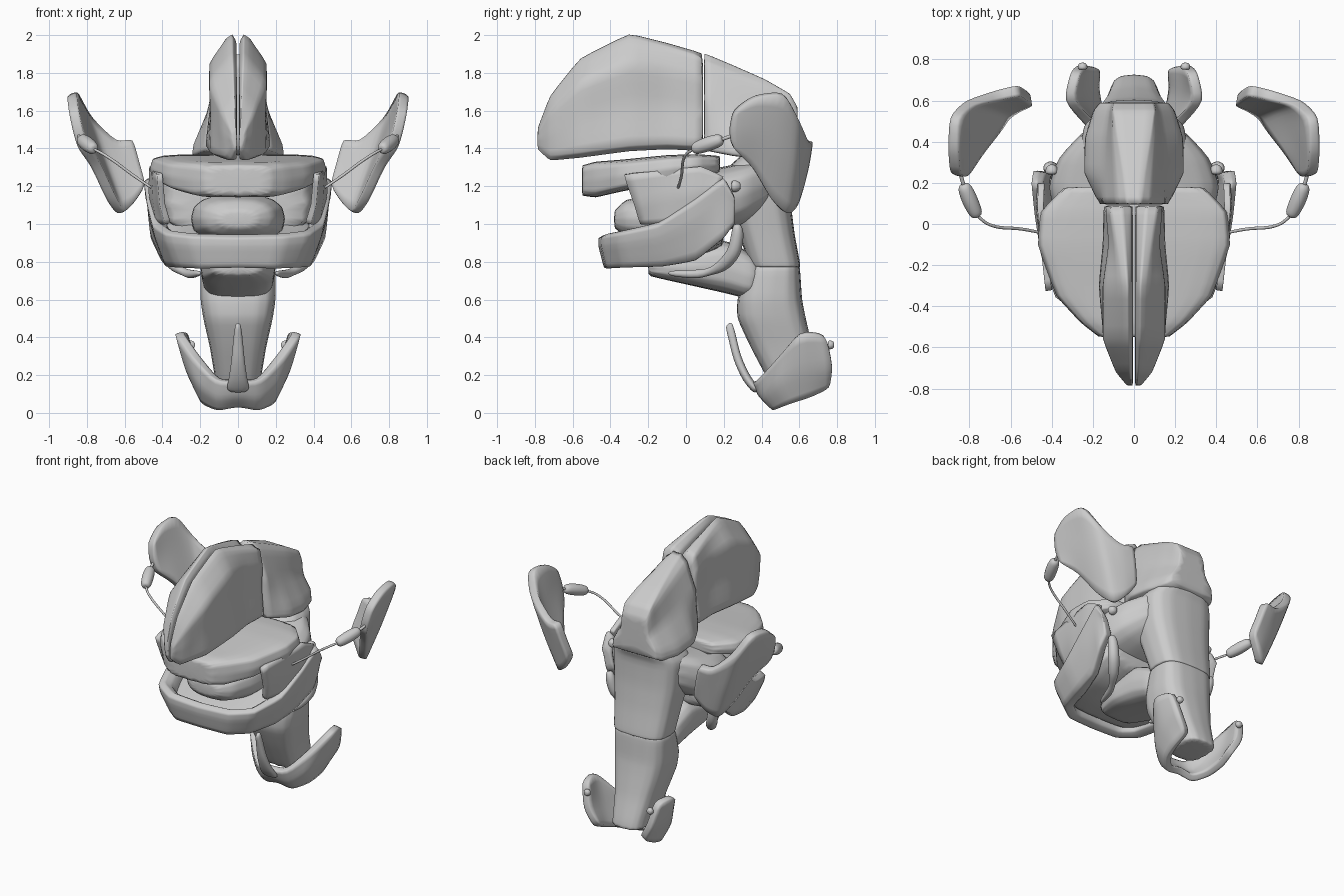
import bpy, bmesh, math
from mathutils import Vector


def finish(name, bm, mirror=False, thick=0, crease=0.4, levels=2):
    bmesh.ops.recalc_face_normals(bm, faces=bm.faces)
    layer = bm.edges.layers.float.new("crease_edge")
    for e in bm.edges:
        e[layer] = crease
    for f in bm.faces:
        f.smooth = True
    me = bpy.data.meshes.new(name)
    bm.to_mesh(me)
    bm.free()
    ob = bpy.data.objects.new(name, me)
    bpy.context.collection.objects.link(ob)
    if mirror:
        ob.modifiers.new("Mirror", 'MIRROR').merge_threshold = 0.002
    if thick:
        s = ob.modifiers.new("Solidify", 'SOLIDIFY')
        s.thickness, s.offset = thick, 0
        s.edge_crease_rim = s.edge_crease_outer = s.edge_crease_inner = crease
    if levels:
        s = ob.modifiers.new("Subsurf", 'SUBSURF')
        s.levels = s.render_levels = levels
    return ob


def loft(name, rings, **kw):
    """Skin closed rings and cap both ends."""
    bm = bmesh.new()
    vs = [[bm.verts.new(p) for p in r] for r in rings]
    n = len(rings[0])
    for a, b in zip(vs, vs[1:]):
        for i in range(n):
            bm.faces.new((a[i], a[(i + 1) % n], b[(i + 1) % n], b[i]))
    bm.faces.new(vs[0])
    bm.faces.new(vs[-1])
    return finish(name, bm, **kw)


def sheet(name, cols, thick, **kw):
    """Curved plate from columns of points, mirrored to both sides."""
    bm = bmesh.new()
    vs = [[bm.verts.new(p) for p in c] for c in cols]
    for a, b in zip(vs, vs[1:]):
        for i in range(len(a) - 1):
            bm.faces.new((a[i], a[i + 1], b[i + 1], b[i]))
    return finish(name, bm, mirror=True, thick=thick, **kw)


def oval(half_a, half_b, power=0.65, n=16):
    out = []
    for i in range(n):
        t = 2 * math.pi * i / n
        c, s = math.cos(t), math.sin(t)
        out.append((half_a * math.copysign(abs(c) ** power, c),
                    half_b * math.copysign(abs(s) ** power, s)))
    return out


def z_ring(z, y0, y1, half, tilt=0):
    return [(a, (y0 + y1) / 2 + b, z + tilt * b) for a, b in oval(half, (y1 - y0) / 2)]


def y_ring(y, half, z0, z1, power=0.65):
    return [(a, y, (z0 + z1) / 2 + b) for a, b in oval(half, (z1 - z0) / 2, power)]


def tube(name, pts, radii, n=10):
    pts = [Vector(p) for p in pts]
    rings = []
    for i, p in enumerate(pts):
        d = (pts[min(i + 1, len(pts) - 1)] - pts[max(i - 1, 0)]).normalized()
        u = d.cross(Vector((0.3, 0.9, 0.2))).normalized()
        v = d.cross(u)
        rings.append([p + radii[i] * (u * math.cos(t) + v * math.sin(t))
                      for t in (2 * math.pi * k / n for k in range(n))])
    return loft(name, rings, mirror=True, crease=0.2)


# Split front crest: y, bottom, top, half widths at top / middle / bottom
rings = []
for y, zb, zt, xt, xm, xb in [
        (-.785, 1.40, 1.51, .025, .035, .025), (-.72, 1.34, 1.68, .04, .09, .07),
        (-.56, 1.355, 1.88, .055, .155, .15), (-.3, 1.39, 2.01, .06, .155, .175),
        (-.1, 1.40, 1.96, .09, .125, .155), (.09, 1.39, 1.905, .12, .14, .15)]:
    h = zt - zb
    rings.append([(.006, y, zb), (xb * .6, y, zb - .005), (xb, y, zb + .02), (xm * .95, y, zb + h * .4),
                  (xm, y, zb + h * .75), (xt, y, zt - .02), (xt * .5, y, zt),
                  (.008, y, zt - .04), (.006, y, zb + h * .5)])
loft("front_crest", rings, mirror=True, crease=0.5)

# Back crest with a widening ridge
rings = []
for y, zb, zt, xt, xm, xb in [
        (.095, 1.39, 1.905, .03, .15, .17), (.25, 1.36, 1.84, .05, .15, .245),
        (.42, 1.34, 1.765, .08, .14, .24), (.55, 1.34, 1.69, .10, .12, .20),
        (.59, 1.36, 1.62, .09, .11, .17)]:
    h = zt - zb
    half = [(xb, zb), (xb * .97, zb + .06), (xm, zb + h * .55), (xm * .4 + xt * .6, zt - h * .08), (xt, zt)]
    rings.append([(x, y, z) for x, z in half] + [(-x, y, z) for x, z in reversed(half)])
loft("back_crest", rings, crease=0.65)

# Upper jaw plate and skull behind it
loft("upper_jaw", [y_ring(y, w, a, b, .4) for y, w, a, b in [
    (-.55, .17, 1.15, 1.31), (-.48, .26, 1.14, 1.33), (-.35, .38, 1.17, 1.34), (-.1, .47, 1.22, 1.365),
    (.06, .455, 1.25, 1.37), (.18, .34, 1.27, 1.36)]], crease=0.5)
loft("skull", [y_ring(y, w, a, b) for y, w, a, b in [
    (0, .37, .92, 1.28), (.18, .42, .95, 1.30), (.32, .37, 1.0, 1.33), (.46, .24, 1.1, 1.36)]])

# Lower jaw: swept band around the mouth
rows = [(.49, .26, 1.0, 1.15), (.50, .20, .92, 1.25), (.485, .05, .80, 1.14), (.455, -.15, .77, 1.01),
        (.385, -.36, .765, .965), (.24, -.45, .76, .95)]
rows = rows + [(0, -.465, .765, .945)] + [(-x, y, a, b) for x, y, a, b in reversed(rows)]
rings = []
for i, (x, y, zb, zt) in enumerate(rows):
    p, q = rows[max(i - 1, 0)], rows[min(i + 1, len(rows) - 1)]
    n = Vector((q[1] - p[1], p[0] - q[0])).normalized()
    if n.dot(Vector((x, y - .1))) > 0:
        n = -n
    t = .09 if y < -.1 else .06
    k = .84 if y < .1 else .93
    zm = zb + (zt - zb) * .65
    rings.append([(x * k, y + (.03 if y < 0 else 0), zb), (x * .97, y, zm), (x, y, zt - .02),
                  (x + n.x * t * .4, y + n.y * t * .4, zt), (x + n.x * t, y + n.y * t, zt - .03),
                  (x * k + n.x * t, y + n.y * t, zb + .02)])
loft("lower_jaw", rings, crease=0.5)

# Cheek plates between the jaws
sheet("cheek_plate", [
    [(.37, -.24, 1.0), (.40, -.27, 1.1), (.415, -.33, 1.265)],
    [(.42, -.1, 1.0), (.44, -.1, 1.15), (.44, -.1, 1.285)],
    [(.44, .04, 1.05), (.46, .05, 1.17), (.455, .08, 1.305)],
    [(.45, .17, 1.15), (.46, .18, 1.2), (.45, .2, 1.25)]], .03, crease=0.7)

# Mouth interior: tongue and floor
loft("tongue", [y_ring(y, w, a, b, .8) for y, w, a, b in [
    (-.38, .10, .98, 1.07), (-.32, .19, .93, 1.13), (-.15, .25, .90, 1.16), (.15, .25, .88, 1.16)]])
loft("mouth_floor", [y_ring(y, w, a, b) for y, w, a, b in [
    (-.36, .25, .80, .88), (-.2, .36, .79, .93), (.0, .41, .80, 1.0), (.2, .38, .88, 1.1)]])

# Throat below the jaw
loft("throat", [y_ring(y, w, a, b) for y, w, a, b in [
    (-.2, .13, .725, .82), (0, .2, .68, .86), (.2, .2, .635, .92), (.34, .19, .60, .85), (.38, .17, .66, .8)]])

# Curved pads at the jaw hinges
tube("jaw_pad", [(.42, .27, 1.0), (.41, .275, .96), (.39, .26, .85), (.33, .19, .77), (.26, .08, .73), (.2, -.1, .74)],
     [.02, .035, .04, .038, .03, .015])
tube("hinge_knob", [(.40, .24, 1.2), (.40, .26, 1.2), (.40, .29, 1.2)], [.03, .035, .02])

# Two neck segments
loft("upper_neck", [z_ring(*r) for r in [
    (1.37, .3, .58, .2), (1.30, .22, .55, .26), (1.12, .22, .555, .25), (.95, .28, .575, .225),
    (.79, .33, .605, .205), (.77, .34, .605, .2)]])
loft("lower_neck", [z_ring(*r) for r in [
    (.78, .34, .6, .19), (.755, .32, .605, .2), (.6, .27, .615, .2), (.5, .27, .635, .185),
    (.35, .34, .67, .15), (.2, .42, .72, .125), (.15, .45, .73, .12)]])

# Collar: side lobes, front spike and studs
sheet("collar", [
    [(0, .47, .05), (0, .40, .10), (0, .37, .17)],
    [(.10, .47, .025), (.11, .42, .08), (.11, .39, .17)],
    [(.17, .55, .055), (.205, .48, .16), (.225, .50, .30)],
    [(.19, .66, .09), (.26, .61, .23), (.32, .60, .43)],
    [(.18, .76, .14), (.25, .775, .25), (.285, .74, .42)]], .05, crease=0.3)
spike = [y_p for y_p in [(.38, .11, .07), (.32, .18, .05), (.27, .29, .035), (.245, .4, .025), (.225, .475, .015)]]
loft("collar_spike", [[(a, y + b, z + b * .6) for a, b in oval(w, .02, .8, 10)] for y, z, w in spike], crease=0.2)
tube("collar_stud", [(.25, .75, .36), (.25, .77, .36), (.25, .785, .36)], [.025, .025, .015])

# Ears: curved plates
sheet("ear", [
    [(.825, .24, 1.41), (.85, .23, 1.5), (.87, .25, 1.60)],
    [(.75, .35, 1.31), (.83, .36, 1.5), (.88, .36, 1.68)],
    [(.67, .45, 1.13), (.77, .50, 1.4), (.875, .52, 1.70)],
    [(.62, .53, 1.05), (.71, .57, 1.3), (.80, .59, 1.56)],
    [(.56, .57, 1.10), (.60, .60, 1.27), (.65, .63, 1.43)],
    [(.49, .60, 1.20), (.525, .63, 1.32), (.56, .65, 1.45)]], .055, crease=0.3)

# Ear capsules and wires
tube("ear_capsule", [(.76, .035, 1.395), (.768, .05, 1.40), (.80, .12, 1.425), (.825, .18, 1.445), (.83, .195, 1.45)],
     [.02, .036, .042, .036, .02])
tube("ear_link", [(.825, .18, 1.445), (.835, .21, 1.455), (.845, .25, 1.47)], [.01, .01, .01])
tube("ear_wire", [(.77, .05, 1.4), (.72, .0, 1.375), (.65, -.02, 1.33), (.56, -.02, 1.26), (.44, -.045, 1.18)], [.008] * 5)
